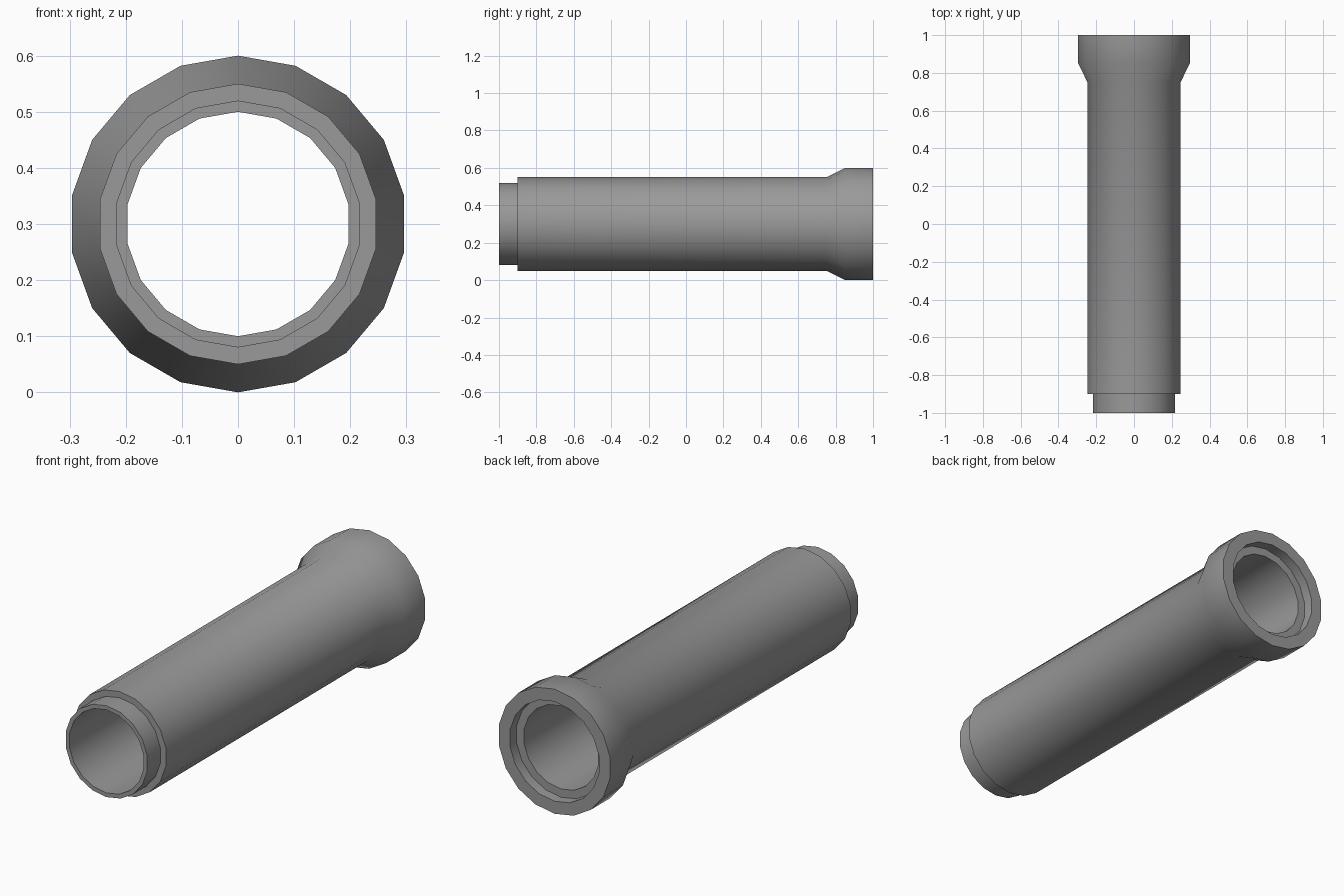
import bpy, bmesh
from math import sin, cos, tau, radians

if "Cube" in bpy.data.objects:
    bpy.data.objects.remove(bpy.data.objects["Cube"])

SIDES = 18
CENTRE_Z = 0.3

# Closed wall profile (y, radius): spigot, barrel, flared bell, socket, bore
PROFILE = [
    (-1.0, 0.22), (-0.9, 0.22), (-0.9, 0.25),
    (0.75, 0.25), (0.85, 0.30), (1.0, 0.30),
    (1.0, 0.24), (0.95, 0.24), (0.95, 0.20), (-1.0, 0.20),
]

# Lathe the profile around the y axis
bm = bmesh.new()
rings = [[bm.verts.new((r * sin(tau * i / SIDES), y, CENTRE_Z + r * cos(tau * i / SIDES)))
          for i in range(SIDES)] for y, r in PROFILE]
for k, a in enumerate(rings):
    b = rings[(k + 1) % len(rings)]
    for i in range(SIDES):
        j = (i + 1) % SIDES
        bm.faces.new((a[i], a[j], b[j], b[i]))
bmesh.ops.recalc_face_normals(bm, faces=bm.faces)

mesh = bpy.data.meshes.new("pipe_section")
bm.to_mesh(mesh)
bm.free()
pipe = bpy.data.objects.new("pipe_section", mesh)
bpy.context.collection.objects.link(pipe)

# Dark grey material
grey = bpy.data.materials.new("dark_grey")
grey.diffuse_color = (0.32, 0.32, 0.32, 1.0)
grey.use_nodes = True
grey.node_tree.nodes["Principled BSDF"].inputs["Base Color"].default_value = grey.diffuse_color
mesh.materials.append(grey)

# Smooth walls, sharp steps and rims
bpy.context.view_layer.objects.active = pipe
pipe.select_set(True)
bpy.ops.object.shade_smooth_by_angle(angle=radians(30))
